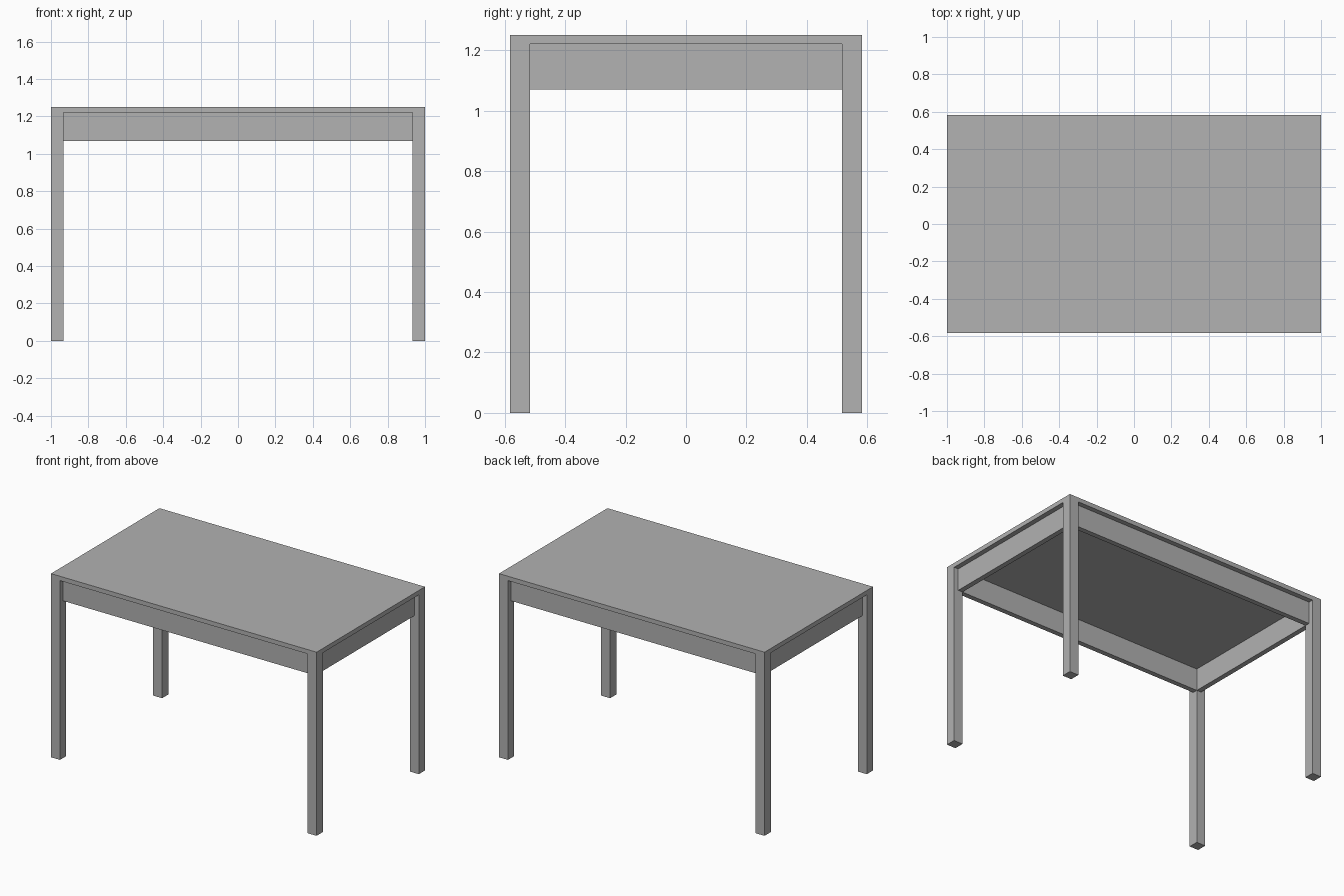
import bpy

# Remove the default cube
cube = bpy.data.objects.get("Cube")
if cube:
    bpy.data.objects.remove(cube, do_unlink=True)

# Overall sizes
HALF_X, HALF_Y, HEIGHT = 1.0, 0.583, 1.25
TOP = 0.03            # table top thickness
LEG = 0.067           # square leg width
APRON_LOW = 1.07
RECESS = 0.033        # apron setback from the outer edge
UNDER = HEIGHT - TOP

# Single grey material
grey = bpy.data.materials.new("plain_grey")
grey.use_nodes = True
colour = (0.445, 0.445, 0.445, 1)
grey.diffuse_color = colour
grey.node_tree.nodes["Principled BSDF"].inputs["Base Color"].default_value = colour


def box(name, low, high):
    """Box between two opposite corners."""
    centre = [(a + b) / 2 for a, b in zip(low, high)]
    bpy.ops.mesh.primitive_cube_add(size=1, location=centre)
    obj = bpy.context.object
    obj.name = name
    for v in obj.data.vertices:
        for i in range(3):
            v.co[i] *= abs(high[i] - low[i])
    obj.data.materials.append(grey)
    return obj


# Table top
box("table_top", (-HALF_X, -HALF_Y, UNDER), (HALF_X, HALF_Y, HEIGHT))

# Four corner legs, flush with the top's edges
for sx, side in ((-1, "right"), (1, "left")):
    for sy, end in ((-1, "front"), (1, "back")):
        box(f"{end}_{side}_leg",
            (sx * HALF_X, sy * HALF_Y, 0),
            (sx * (HALF_X - LEG), sy * (HALF_Y - LEG), UNDER))

# Recessed aprons between the legs, flush with the legs' inner faces
inner_x, inner_y = HALF_X - LEG, HALF_Y - LEG
for s, end, side in ((-1, "front", "right"), (1, "back", "left")):
    box(f"{end}_apron",
        (-inner_x, s * (HALF_Y - RECESS), APRON_LOW),
        (inner_x, s * inner_y, UNDER))
    box(f"{side}_apron",
        (s * (HALF_X - RECESS), -inner_y, APRON_LOW),
        (s * inner_x, inner_y, UNDER))
